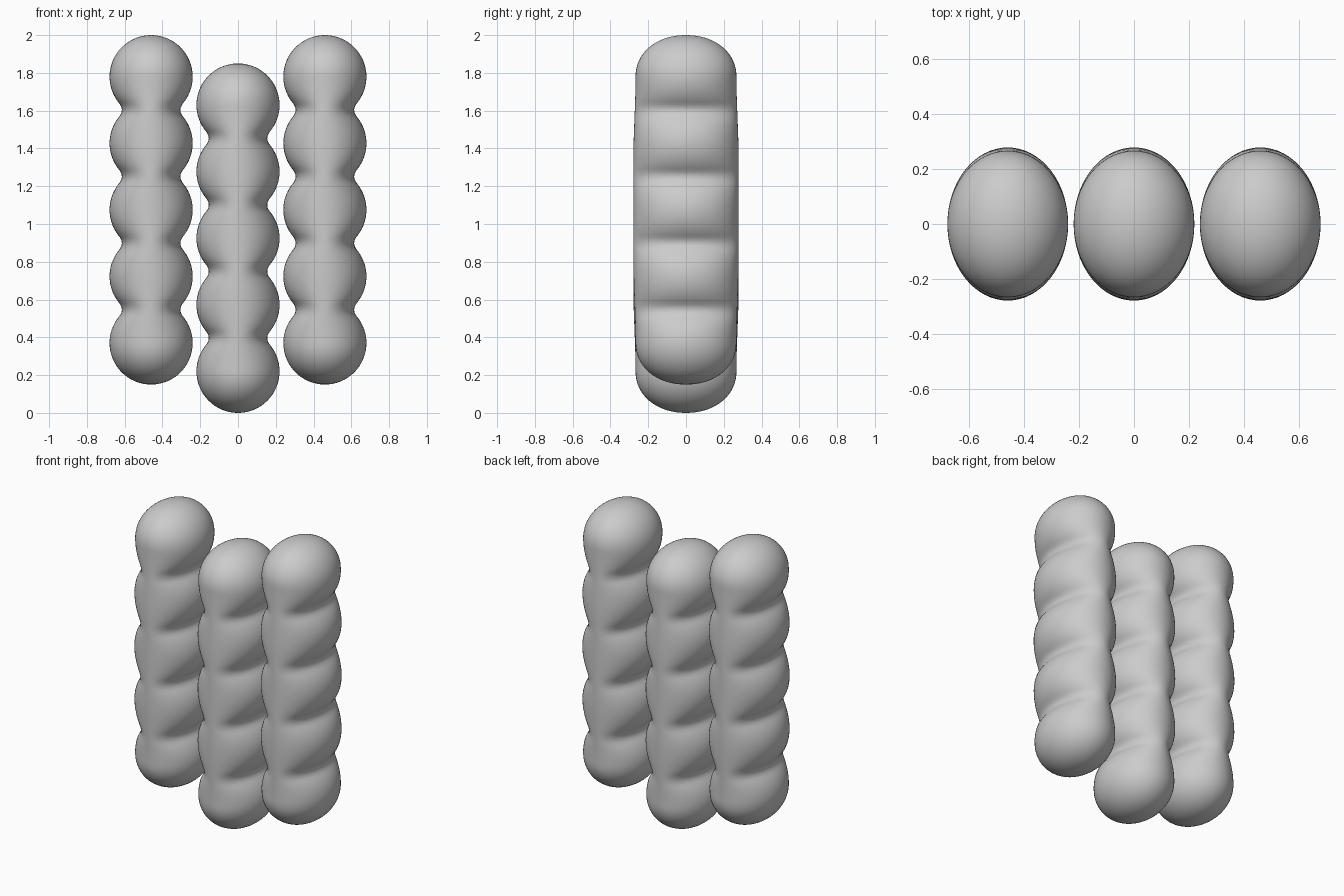
import bpy, bmesh, math

if "Cube" in bpy.data.objects:
    bpy.data.objects.remove(bpy.data.objects["Cube"])

R = 0.22          # bead radius seen from the front
STEP = 0.3525     # spacing of the beads
COUNT = 5
HEIGHT = 2 * R + STEP * (COUNT - 1)
SEGMENTS = 64


def half_width(z):
    # Chain of circles with a small fillet in each neck
    k = min(max(round((z - R) / STEP), 0), COUNT - 1)
    signed = z - R - k * STEP
    d = abs(signed)
    outer_end = (k == 0 and signed < 0) or (k == COUNT - 1 and signed > 0)
    d0, half = 0.14, STEP / 2
    if outer_end or d < d0:
        return math.sqrt(max(R * R - d * d, 0))
    w0 = math.sqrt(R * R - d0 * d0)
    slope = d0 / w0
    s = d - d0
    return w0 - slope * s + slope * s * s / (2 * (half - d0))


def half_depth(z):
    # Nearly straight front and back with rounded ends
    e = min(z, HEIGHT - z)
    if e < R:
        t = 1 - e / R
        return 0.267 * max(1 - t ** 2.1, 0) ** (1 / 2.1)
    u = min((e - R) / 0.45, 1)
    return 0.267 + 0.012 * u * u * (3 - 2 * u)


def beaded_column(name, x, z0):
    # Heights: cosine spacing in the caps, even spacing between
    n = 16
    cap = [R * (1 - math.cos(math.pi / 2 * i / n)) for i in range(1, n)]
    m = 96
    body = [R + (HEIGHT - 2 * R) * i / m for i in range(m + 1)]
    heights = cap + body + [HEIGHT - c for c in reversed(cap)]
    bm = bmesh.new()
    rings = []
    for z in heights:
        w, h = half_width(z), half_depth(z)
        rings.append([bm.verts.new((w * math.cos(2 * math.pi * j / SEGMENTS),
                                    h * math.sin(2 * math.pi * j / SEGMENTS), z))
                      for j in range(SEGMENTS)])
    bottom, top = bm.verts.new((0, 0, 0)), bm.verts.new((0, 0, HEIGHT))
    for j in range(SEGMENTS):
        q = (j + 1) % SEGMENTS
        for a, b in zip(rings, rings[1:]):
            bm.faces.new((a[j], a[q], b[q], b[j]))
        bm.faces.new((bottom, rings[0][q], rings[0][j]))
        bm.faces.new((top, rings[-1][j], rings[-1][q]))
    for f in bm.faces:
        f.smooth = True
    mesh = bpy.data.meshes.new(name)
    bm.to_mesh(mesh)
    bm.free()
    obj = bpy.data.objects.new(name, mesh)
    obj.location = (x, 0, z0)
    bpy.context.collection.objects.link(obj)


# Three columns, the middle one set lower
beaded_column("left_column", -0.46, 0.15)
beaded_column("middle_column", 0, 0)
beaded_column("right_column", 0.46, 0.15)
